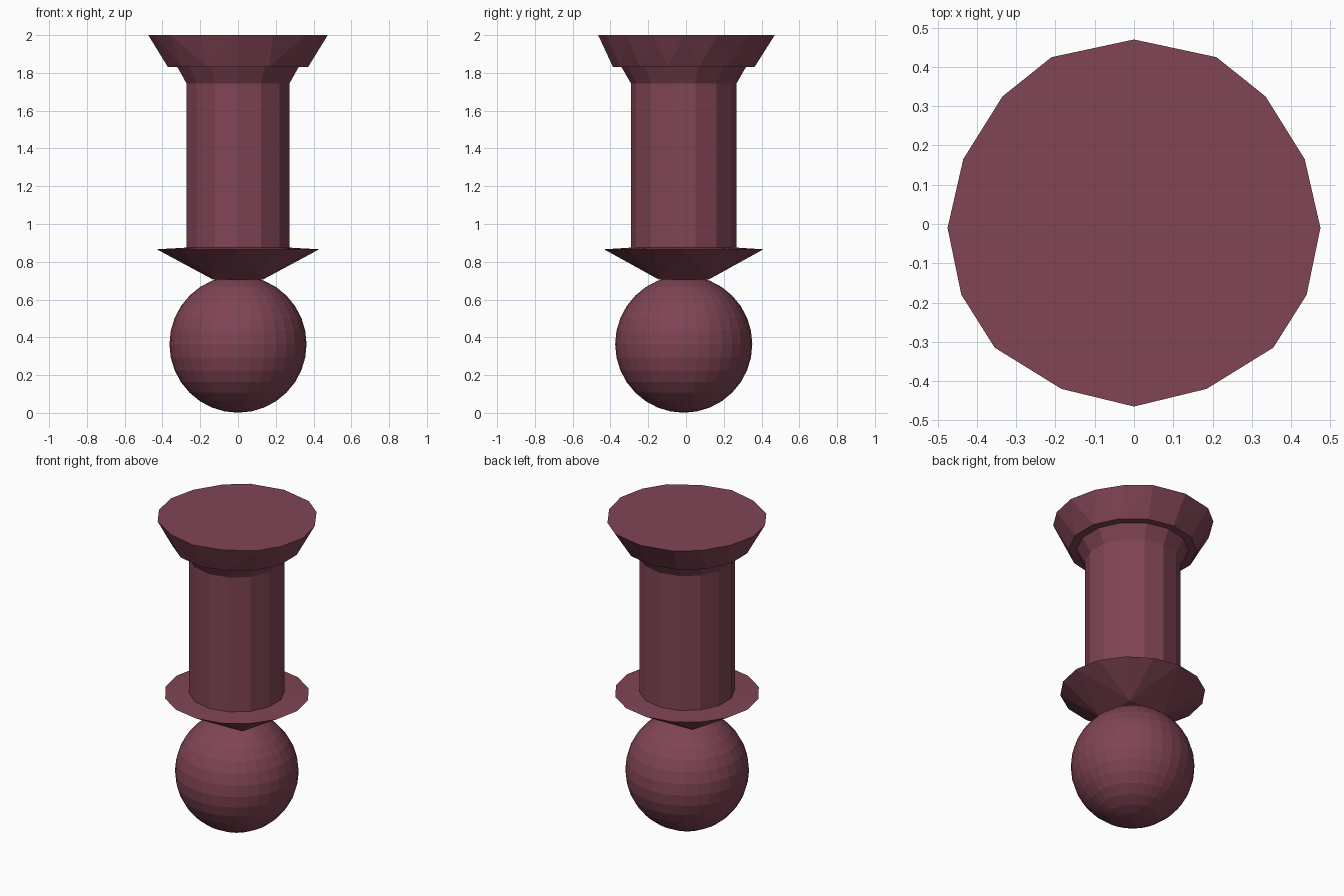
import bpy, bmesh, math

if "Cube" in bpy.data.objects:
    bpy.data.objects.remove(bpy.data.objects["Cube"])

mat = bpy.data.materials.new("dusky plum")
mat.diffuse_color = (0.216, 0.058, 0.089, 1)
mat.use_nodes = True
mat.node_tree.nodes["Principled BSDF"].inputs["Base Color"].default_value = mat.diffuse_color
CY = -0.012


def finish(bm, name):
    bmesh.ops.recalc_face_normals(bm, faces=bm.faces)
    me = bpy.data.meshes.new(name)
    bm.to_mesh(me)
    bm.free()
    me.materials.append(mat)
    ob = bpy.data.objects.new(name, me)
    bpy.context.collection.objects.link(ob)
    return ob


def ring(n, rx, z, ry=None, offset=0.0, cy=CY):
    """n-sided ring with its first corner at the front (-y)."""
    ry = ry or rx
    return [(rx * math.sin(2 * math.pi * i / n + offset),
             cy - ry * math.cos(2 * math.pi * i / n + offset), z) for i in range(n)]


def hull(name, *rings):
    """Closed solid skinned between rings that may have different side counts."""
    bm = bmesh.new()
    for r in rings:
        for p in r:
            bm.verts.new(p)
    bmesh.ops.convex_hull(bm, input=bm.verts)
    return finish(bm, name)


# Ball at the foot
bm = bmesh.new()
bmesh.ops.create_uvsphere(bm, u_segments=32, v_segments=16, radius=0.363)
bmesh.ops.translate(bm, verts=bm.verts, vec=(0, CY, 0.364))
finish(bm, "ball")

# Flange: square seat on the ball flaring to a wide thin rim
hull("flange",
     ring(4, 0.184, 0.705, offset=math.pi / 4),
     ring(16, 0.43, 0.866, 0.422),
     ring(14, 0.28, 0.875))

# Straight shaft
hull("shaft", ring(14, 0.28, 0.87), ring(14, 0.28, 1.745))

# Flared collar under the cap
hull("collar", ring(14, 0.28, 1.745), ring(14, 0.33, 1.832))

# Cap with slightly uneven mirrored outline
half = [(0.21, 0.425), (0.335, 0.325), (0.435, 0.165), (0.475, -0.01),
        (0.44, -0.18), (0.355, -0.315), (0.185, -0.42)]
outline = [(0, 0.47, 2.0), (0, -0.465, 2.0)]
outline += [(s * x, y, 2.0) for x, y in half for s in (1, -1)]
hull("cap", ring(14, 0.38, 1.83, 0.374), outline)
